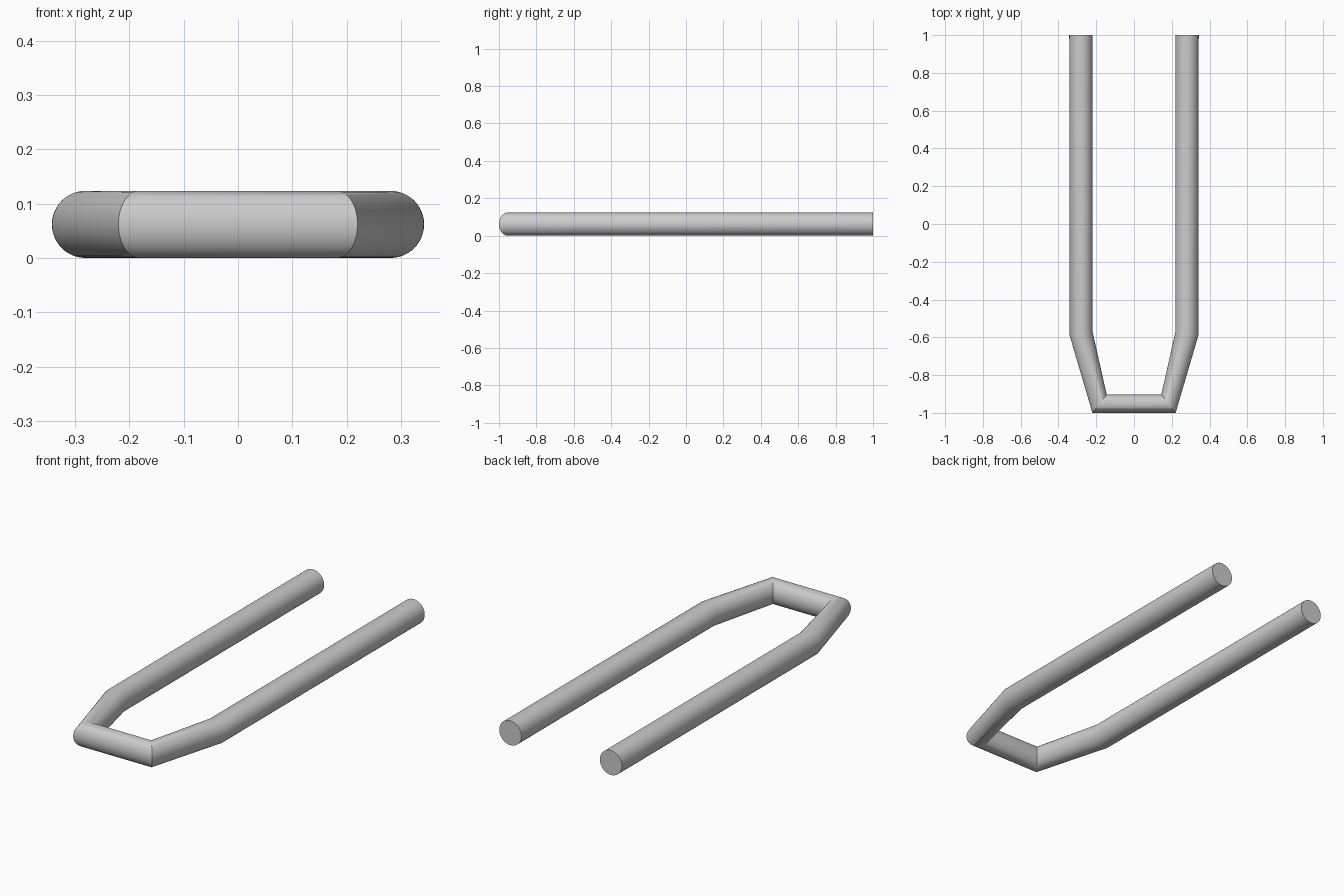
import bpy, bmesh, math
from mathutils import Vector

if "Cube" in bpy.data.objects:
    bpy.data.objects.remove(bpy.data.objects["Cube"])

R = 0.0618      # tube radius
SIDES = 48
right = [(0.1825, -0.9515), (0.281, -0.577), (0.281, 1.0)]
path = [Vector((-x, y, R)) for x, y in reversed(right)] + [Vector((x, y, R)) for x, y in right]

bm = bmesh.new()
rings = []
# One circular ring per path point, turned halfway between its neighbours
for i, p in enumerate(path):
    into = (p - path[i - 1]).normalized() if i > 0 else Vector()
    out = (path[i + 1] - p).normalized() if i < len(path) - 1 else Vector()
    t = (into + out).normalized()
    side = t.cross(Vector((0, 0, 1)))
    rings.append([bm.verts.new(p + side * R * math.cos(a) + Vector((0, 0, R * math.sin(a))))
                  for a in (2 * math.pi * k / SIDES for k in range(SIDES))])

# Tube walls
for a, b in zip(rings, rings[1:]):
    for k in range(SIDES):
        n = (k + 1) % SIDES
        bm.faces.new((a[k], a[n], b[n], b[k]))
# Flat end caps
bm.faces.new(rings[0])
bm.faces.new(rings[-1])
bmesh.ops.recalc_face_normals(bm, faces=bm.faces)

mesh = bpy.data.meshes.new("bent_tube")
bm.to_mesh(mesh)
bm.free()
tube = bpy.data.objects.new("bent_tube", mesh)
bpy.context.collection.objects.link(tube)
bpy.context.view_layer.objects.active = tube
tube.select_set(True)
bpy.ops.object.shade_smooth_by_angle(angle=math.radians(30))
